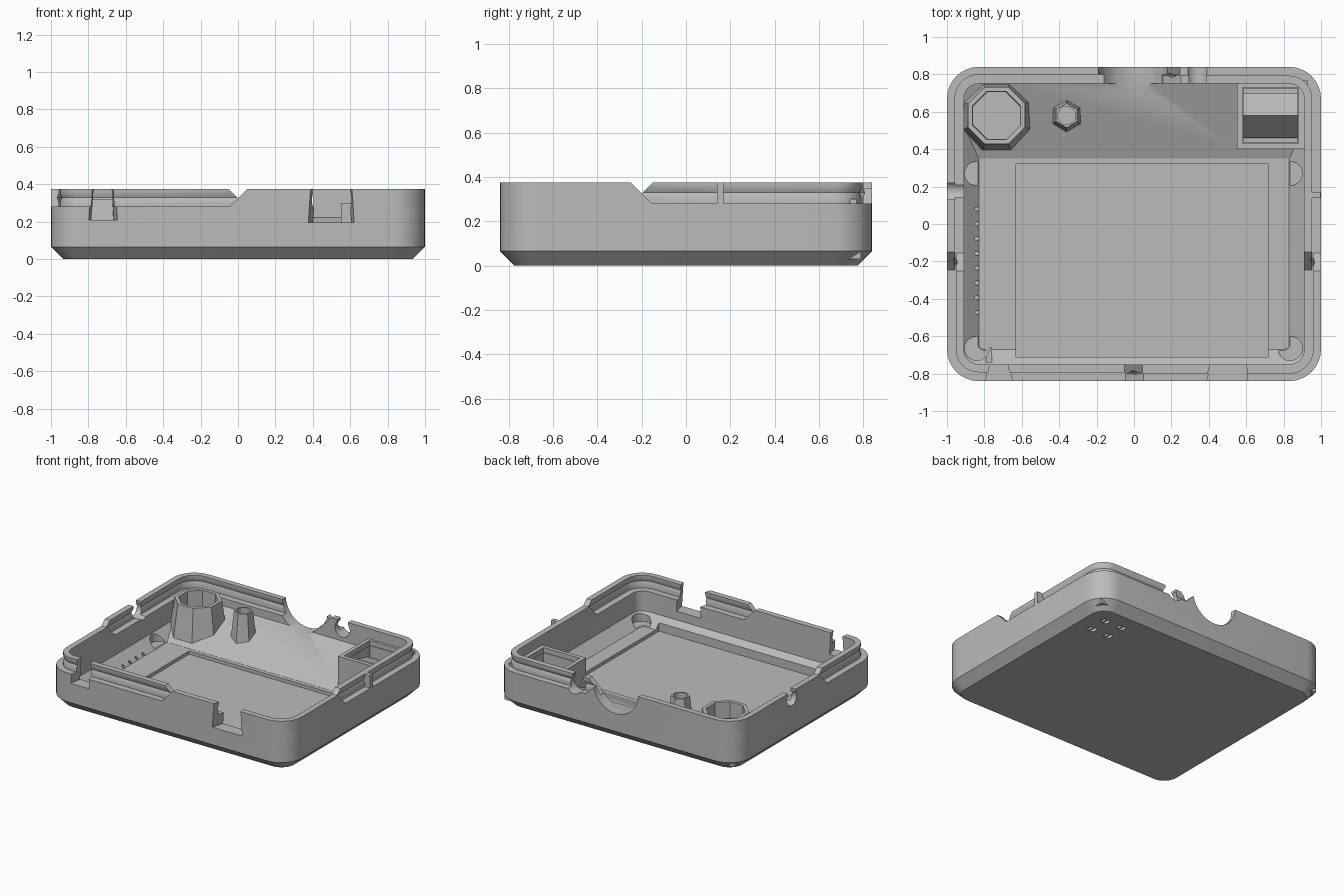
import bpy, bmesh, math
from mathutils import Matrix, Vector

cube = bpy.data.objects.get("Cube")
if cube:
    bpy.data.objects.remove(cube, do_unlink=True)

grey = bpy.data.materials.new("warm_grey_plastic")
grey.use_nodes = True
colour = (0.5, 0.5, 0.5, 1)
grey.diffuse_color = colour
grey.node_tree.nodes["Principled BSDF"].inputs["Base Color"].default_value = colour

HX, HY, RIM, TOP = 1.0, 0.84, 0.28, 0.375


def finish(name, bm):
    bmesh.ops.recalc_face_normals(bm, faces=bm.faces)
    mesh = bpy.data.meshes.new(name)
    bm.to_mesh(mesh)
    bm.free()
    mesh.materials.append(grey)
    ob = bpy.data.objects.new(name, mesh)
    bpy.context.collection.objects.link(ob)
    return ob


def outline(inset, z, segs=8):
    """Rounded rectangle, inset from the case outline."""
    r = max(0.17 - inset, 0.03)
    pts = []
    for q, (sx, sy) in enumerate([(1, 1), (-1, 1), (-1, -1), (1, -1)]):
        for i in range(segs + 1):
            a = (q + i / segs) * math.pi / 2
            pts.append((sx * (HX - inset - r) + r * math.cos(a),
                        sy * (HY - inset - r) + r * math.sin(a), z))
    return pts


def loft(name, profile, closed):
    """Loft outlines through (inset, z) pairs, either capped or as a ring."""
    bm = bmesh.new()
    loops = [[bm.verts.new(p) for p in outline(*s)] for s in profile]
    pairs = list(zip(loops, loops[1:]))
    if closed:
        pairs.append((loops[-1], loops[0]))
    else:
        bm.faces.new(loops[0])
        bm.faces.new(loops[-1])
    for a, b in pairs:
        for i in range(len(a)):
            j = (i + 1) % len(a)
            bm.faces.new((a[i], a[j], b[j], b[i]))
    return finish(name, bm)


def hull(name, pts):
    bm = bmesh.new()
    for p in pts:
        bm.verts.new(p)
    bmesh.ops.convex_hull(bm, input=bm.verts)
    bmesh.ops.dissolve_limit(bm, angle_limit=0.01, verts=bm.verts, edges=bm.edges)
    return finish(name, bm)


def box(name, x, y, z):
    return hull(name, [(a, b, c) for a in x for b in y for c in z])


def frustum(name, low, high, z0, z1):
    """Solid between two (x0, x1, y0, y1) rectangles."""
    return hull(name, [(x, y, z) for r, z in ((low, z0), (high, z1))
                       for x in r[:2] for y in r[2:]])


def cone(name, loc, r0, r1, depth, sides, axis="Z", turn=0.0):
    """Cone or cylinder centred on loc."""
    bm = bmesh.new()
    rot = {"Z": Matrix.Rotation(turn, 4, "Z"), "X": Matrix.Rotation(math.pi / 2, 4, "Y"),
           "Y": Matrix.Rotation(math.pi / 2, 4, "X")}[axis]
    bmesh.ops.create_cone(bm, cap_ends=True, segments=sides, radius1=r0, radius2=r1,
                          depth=depth, matrix=Matrix.Translation(Vector(loc)) @ rot)
    return finish(name, bm)


def combine(target, tool, op):
    mod = target.modifiers.new(op, "BOOLEAN")
    mod.operation, mod.solver, mod.object = op, "EXACT", tool
    dg = bpy.context.evaluated_depsgraph_get()
    mesh = bpy.data.meshes.new_from_object(target.evaluated_get(dg))
    target.modifiers.clear()
    target.data = mesh
    bpy.data.objects.remove(tool, do_unlink=True)


# Tray with chamfered base and sloping inner edge
case = loft("case_tray", [(0.065, 0), (0, 0.065), (0, RIM), (0.09, RIM),
                          (0.09, 0.13), (0.17, 0.055)], False)
add = lambda ob: combine(case, ob, "UNION")
cut = lambda ob: combine(case, ob, "DIFFERENCE")

# Interlocking lips: outer on one diagonal, inner on the other
OUTER = [(0, 0.26), (0, TOP), (0.042, TOP), (0.042, 0.35), (0.034, 0.33),
         (0.042, 0.305), (0.042, 0.26)]
INNER = [(0.047, 0.26), (0.047, 0.305), (0.057, 0.33), (0.047, 0.35),
         (0.047, TOP), (0.09, TOP), (0.09, 0.26)]
FAR, S = 2, 0.115
for profile, front_back in ((OUTER, (1, -1)), (INNER, (-1, 1))):
    for sx, sy in ((front_back[0], -1), (front_back[1], 1)):
        lip = loft("lip", profile, True)
        x0 = -sx * 0.06 + (0.2 if sy > 0 else 0)
        y0 = -0.2 - sy * 0.06
        keep = frustum("lip_keep", (x0, sx * FAR, y0, sy * FAR),
                       (x0 + sx * S, sx * FAR, y0 + sy * S, sy * FAR), 0.265, 0.38)
        combine(lip, keep, "INTERSECT")
        add(lip)

# Back ramp, battery of bosses and the rib on the left wall
add(hull("back_ramp", [(x, y, z) for x in (-0.95, 0.95)
                       for y, z in ((0.35, 0.03), (0.35, 0.056), (0.79, 0.24), (0.79, 0.03))]))
add(cone("large_boss", (-0.735, 0.58, 0.18), 0.205, 0.165, 0.28, 8, turn=math.pi / 8))
add(cone("small_boss", (-0.36, 0.58, 0.19), 0.095, 0.065, 0.28, 6))
add(box("wall_rib", (0.92, 0.998), (0.14, 0.17), (0.25, TOP)))
add(box("corner_tab", (-0.79, -0.76), (-0.78, -0.66), (0.04, 0.12)))
add(box("pocket_block", (0.55, 0.93), (0.4, 0.77), (0.04, 0.3)))

cut(cone("large_bore", (-0.735, 0.58, 0.3), 0.135, 0.14, 0.36, 8, turn=math.pi / 8))
cut(cone("small_bore", (-0.36, 0.58, 0.3), 0.048, 0.048, 0.3, 16))

# Pocket with a stepped opening and a ridge inside
cut(box("pocket_recess", (0.58, 0.88), (0.43, 0.73), (0.265, 0.5)))
cut(box("pocket_well", (0.585, 0.875), (0.435, 0.725), (0.07, 0.4)))
add(hull("pocket_ridge", [(x, y, z) for x in (0.57, 0.89)
                          for y, z in ((0.46, 0.05), (0.46, 0.08), (0.58, 0.22),
                                       (0.7, 0.19), (0.7, 0.05))]))

# Screen recess in the floor
cut(box("screen_recess", (-0.63, 0.72), (-0.71, 0.32), (0.03, 0.2)))

# Round seats in the floor corners
for x in (-0.84, 0.835):
    for y in (-0.665, 0.27):
        cut(cone("corner_seat", (x, y, 0.16), 0.065, 0.065, 0.2, 24))

# Row of pin holes
for i in range(8):
    cut(cone("pin_hole", (-0.84, 0.08 - 0.079 * i, 0.13), 0.012, 0.012, 0.18, 8))

# Front connector openings, tapering inward
for out, inner, z in (((-0.8, -0.64), (-0.78, -0.67), 0.21),
                      ((0.37, 0.625), (0.41, 0.6), 0.195)):
    cut(hull("front_port", [(x, y, h) for h, shrink in ((z, 0), (0.5, 0.03))
                            for r, y in ((out, -0.86), (inner, -0.72))
                            for x in (r[0] + shrink * 0.7, r[1] - shrink * 0.7)]))

# Back cable cradle and cable holes
cut(cone("back_cradle", (-0.005, 0.78, 0.385), 0.187, 0.187, 0.36, 32, "Y"))
cut(cone("back_cable_hole", (0.34, 0.79, 0.315), 0.062, 0.062, 0.2, 24, "Y"))
cut(box("back_cable_slot", (0.295, 0.385), (0.69, 0.89), (0.32, 0.5)))
cut(cone("side_cable_hole", (-0.96, 0.175, 0.325), 0.056, 0.056, 0.2, 24, "X"))
cut(box("side_cable_slot", (-1.06, -0.86), (0.13, 0.22), (0.33, 0.5)))

# Vent holes under the pocket, each with a bar
for x in (0.66, 0.8):
    for y in (0.51, 0.65):
        cut(cone("vent_hole", (x, y, 0.02), 0.03, 0.03, 0.07, 16))
        add(box("vent_bar", (x - 0.006, x + 0.006), (y - 0.035, y + 0.035), (0.002, 0.045)))

# Shading
bpy.ops.object.select_all(action="DESELECT")
case.select_set(True)
bpy.context.view_layer.objects.active = case
bpy.ops.object.shade_smooth_by_angle(angle=math.radians(30))
